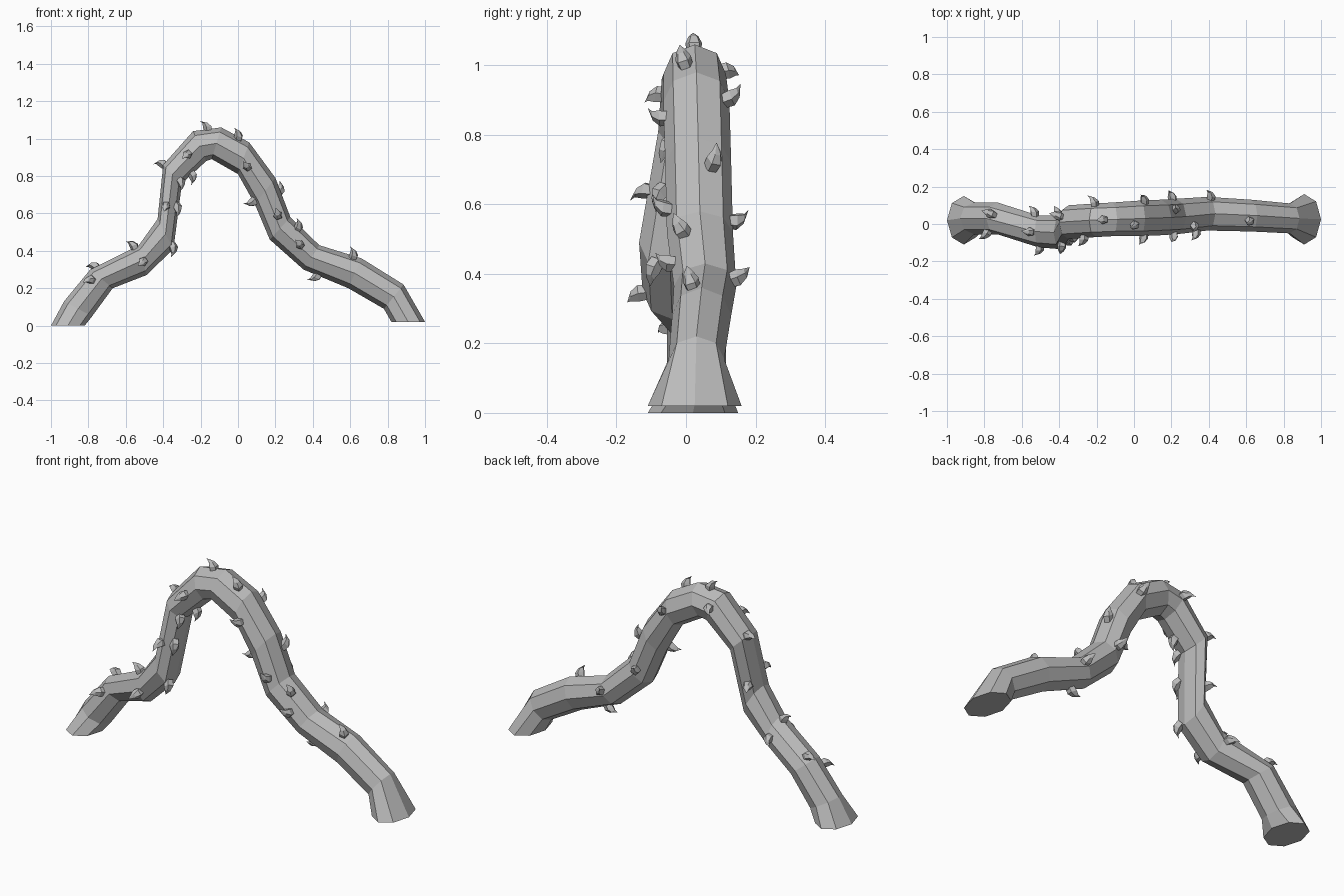
import bpy, bmesh
from math import sin, cos, tau, radians, floor
from mathutils import Vector

cube = bpy.data.objects.get("Cube")
if cube:
    bpy.data.objects.remove(cube)

grey = bpy.data.materials.new("bark_grey")
grey.use_nodes = True
colour = (0.5, 0.5, 0.5, 1)
grey.diffuse_color = colour
grey.node_tree.nodes["Principled BSDF"].inputs["Base Color"].default_value = colour

# Vine sections: outer x, outer z, inner x, inner z, centre y, half width in y
RINGS = [
    (-1.0, 0, -.82, 0, .02, .13),
    (-.93, .13, -.78, .05, .03, .085),
    (-.79, .30, -.67, .20, .03, .085),
    (-.53, .43, -.49, .27, -.04, .085),
    (-.43, .57, -.345, .41, -.045, .09),
    (-.40, .86, -.30, .76, .01, .09),
    (-.24, 1.04, -.17, .88, .02, .09),
    (-.09, 1.06, -.14, .89, .025, .09),
    (.06, .98, 0, .81, .03, .095),
    (.20, .79, .09, .65, .035, .095),
    (.28, .58, .17, .46, .04, .095),
    (.435, .43, .35, .30, .055, .09),
    (.66, .36, .59, .20, .045, .085),
    (.885, .22, .78, .09, .03, .08),
    (1.0, .02, .82, .02, .025, .135),
]
SIDES = 8

# Thorns: position along the vine, angle from the outer ridge towards the front
THORNS = [
    (1.8, 60), (2.1, -20), (2.9, 5), (2.9, -85), (3.0, 95), (4.0, 150),
    (4.2, -60), (4.4, 75), (4.6, 140), (5.0, -20), (5.0, 140), (5.4, 170),
    (5.6, 80), (6.0, -75), (6.5, 0), (7.6, 20), (8.1, -70), (8.2, 95),
    (8.9, 165), (9.3, -25), (9.7, 80), (9.8, -95), (10.3, 35), (10.6, 85),
    (11.0, -70), (11.3, 180), (11.8, 20),
]


def section(t):
    """Centre, outward and front half-axes of the vine at position t."""
    i = min(floor(t), len(RINGS) - 2)
    a, b = RINGS[i], RINGS[i + 1]
    ox, oz, ix, iz, y, w = [p + (q - p) * (t - i) for p, q in zip(a, b)]
    outer, inner = Vector((ox, y, oz)), Vector((ix, y, iz))
    return (outer + inner) / 2, (outer - inner) / 2, Vector((0, -w, 0))


def add_tube(name, loops, tip=None):
    """Skin a series of loops, ending in a point or a flat cap."""
    bm = bmesh.new()
    rows = [[bm.verts.new(p) for p in loop] for loop in loops]
    n = len(rows[0])
    bm.faces.new(rows[0])
    for low, high in zip(rows, rows[1:]):
        for k in range(n):
            j = (k + 1) % n
            bm.faces.new((low[k], low[j], high[j], high[k]))
    if tip is None:
        bm.faces.new(rows[-1])
    else:
        end = bm.verts.new(tip)
        for k in range(n):
            bm.faces.new((rows[-1][k], rows[-1][(k + 1) % n], end))
    bmesh.ops.recalc_face_normals(bm, faces=bm.faces)
    mesh = bpy.data.meshes.new(name)
    bm.to_mesh(mesh)
    bm.free()
    mesh.materials.append(grey)
    obj = bpy.data.objects.new(name, mesh)
    bpy.context.collection.objects.link(obj)


# Faceted vine arch with flared ends
loops = []
for i in range(len(RINGS)):
    c, up, front = section(i)
    angles = [tau * k / SIDES for k in range(SIDES)]
    loops.append([c + up * cos(a) + front * sin(a) for a in angles])
add_tube("vine", loops)


# Small hooked thorns that bend back along the vine
for number, (t, degrees) in enumerate(THORNS, 1):
    c, up, front = section(t)
    a = radians(degrees)
    root = c + (up * cos(a) + front * sin(a)) * .93
    out = (up.normalized() * cos(a) + front.normalized() * sin(a)).normalized()
    hook = section(t - .3)[0] - section(t + .3)[0]
    hook = (hook - out * hook.dot(out)).normalized()
    side = out.cross(hook)
    loops = []
    for height, shift, radius in ((-.01, -.005, .022), (.02, -.003, .025), (.04, .008, .015)):
        mid = root + out * height + hook * shift
        loops.append([mid + (hook * cos(tau * k / 5) + side * sin(tau * k / 5)) * radius
                      for k in range(5)])
    add_tube(f"thorn_{number}", loops, root + out * .052 + hook * .036)
